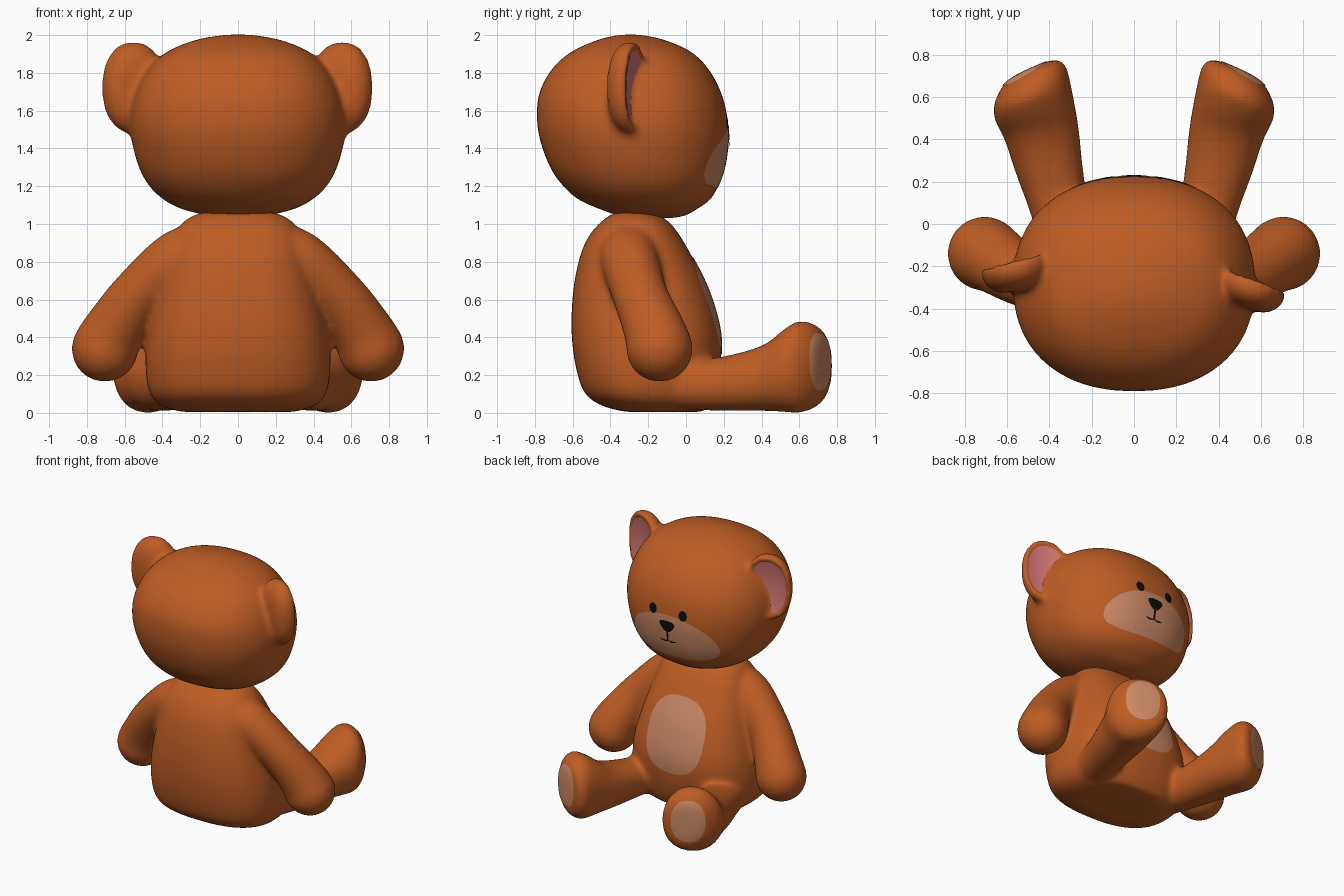
import bpy, bmesh, math
from mathutils import Vector, Matrix
from mathutils.bvhtree import BVHTree

if "Cube" in bpy.data.objects:
    bpy.data.objects.remove(bpy.data.objects["Cube"])


def material(name, rgb):
    m = bpy.data.materials.new(name)
    m.diffuse_color = (*rgb, 1)
    m.use_nodes = True
    m.node_tree.nodes["Principled BSDF"].inputs["Base Color"].default_value = m.diffuse_color
    return m


BROWN = material("brown_fur", (0.52, 0.11, 0.018))
BEIGE = material("beige_patch", (0.60, 0.25, 0.13))
PINK = material("pink_ear", (0.66, 0.18, 0.18))
BLACK = material("black", (0.004, 0.004, 0.004))


def resample(rows, n=5):
    """Catmull-Rom interpolation of a table of section values."""
    out = []
    for i in range(len(rows) - 1):
        a, b, c, d = (rows[max(i - 1, 0)], rows[i], rows[i + 1], rows[min(i + 2, len(rows) - 1)])
        for k in range(n):
            t = k / n
            out.append([0.5 * (2 * q + (r - p) * t + (2 * p - 5 * q + 4 * r - s) * t * t
                               + (3 * q - p - 3 * r + s) * t ** 3) for p, q, r, s in zip(a, b, c, d)])
    return out + [list(rows[-1])]


def oval(p, n=48):
    """Unit superellipse points."""
    f = lambda w: math.copysign(abs(w) ** (2 / p), w)
    return [(f(math.cos(2 * math.pi * i / n)), f(math.sin(2 * math.pi * i / n))) for i in range(n)]


def loft(bm, rings):
    vs = [[bm.verts.new(p) for p in ring] for ring in rings]
    for a, b in zip(vs, vs[1:]):
        for i in range(len(a)):
            j = (i + 1) % len(a)
            bm.faces.new((a[i], a[j], b[j], b[i]))
    bm.faces.new(vs[0][::-1])
    bm.faces.new(vs[-1])


def upright(bm, rows, p):
    """Loft from rows of (z, half width, back y, front y)."""
    loft(bm, [[(u * w, (y0 + y1) / 2 + v * (y1 - y0) / 2, z) for u, v in oval(p)]
              for z, w, y0, y1 in resample(rows)])


def add_object(name, bm, mat):
    me = bpy.data.meshes.new(name)
    bm.to_mesh(me)
    bm.free()
    me.materials.append(mat)
    for poly in me.polygons:
        poly.use_smooth = True
    ob = bpy.data.objects.new(name, me)
    bpy.context.collection.objects.link(ob)
    return ob


def fuse(name, bm):
    """Merge overlapping pieces into one soft skin; returns its ray-cast tree."""
    bmesh.ops.recalc_face_normals(bm, faces=bm.faces)
    ob = add_object(name, bm, BROWN)
    r = ob.modifiers.new("fuse", "REMESH")
    r.mode, r.voxel_size, r.use_smooth_shade = "VOXEL", 0.016, True
    s = ob.modifiers.new("soften", "SMOOTH")
    s.factor, s.iterations = 0.5, 20
    deps = bpy.context.evaluated_depsgraph_get()
    me = bpy.data.meshes.new_from_object(ob.evaluated_get(deps))
    ob.modifiers.clear()
    ob.data = me
    if not me.materials:
        me.materials.append(BROWN)
    return BVHTree.FromPolygons([v.co for v in me.vertices], [tuple(f.vertices) for f in me.polygons])


def disc(name, mat, place, p=2, rings=10):
    """Disc of concentric rings; place(u, v) gives each point."""
    bm = bmesh.new()
    mid = bm.verts.new(place(0, 0))
    last = None
    for k in range(1, rings + 1):
        ring = [bm.verts.new(place(u * k / rings, v * k / rings)) for u, v in oval(p)]
        for i in range(len(ring)):
            j = (i + 1) % len(ring)
            bm.faces.new((last[i], ring[i], ring[j], last[j]) if last else (mid, ring[i], ring[j]))
        last = ring
    return add_object(name, bm, mat)


def patch(name, tree, mat, centre, half, out=(0, 1, 0), p=2, lift=0.004, taper=0, bend=0):
    """Thin patch projected on a skin from direction out."""
    out, centre = Vector(out).normalized(), Vector(centre)
    up = Vector((0, 0, 1))
    side = up.cross(out).normalized()

    def place(u, v):
        a = u * half[0] * (1 + taper * v)
        start = centre + side * a + up * (v * half[1] + bend * a * a) + out * 0.5
        hit, nor, _, _ = tree.ray_cast(start, -out)
        return hit + out * lift if hit else start - out * 0.5
    disc(name, mat, place, p, rings=10 if half[0] > 0.1 else 4)


# Head skin with ears
bm = bmesh.new()
upright(bm, [(1.03, .06, -.28, -.08), (1.045, .16, -.36, -.0), (1.08, .30, -.46, .06), (1.13, .395, -.57, .13),
             (1.20, .47, -.65, .17), (1.30, .525, -.72, .205), (1.45, .565, -.775, .225), (1.58, .57, -.79, .217),
             (1.70, .54, -.775, .185), (1.82, .475, -.71, .12), (1.91, .38, -.61, .03), (1.97, .24, -.48, -.10),
             (1.995, .12, -.39, -.20), (2.003, .04, -.33, -.26)], 2.25)
EAR = [(.05, -.13), (.5, -.125), (.8, -.10), (.96, -.06), (1, -.02), (.97, .008), (.91, .018),
       (.83, .008), (.76, -.012), (.4, -.026), (.05, -.03)]
EARS = [("right", (.56, -.272, 1.722), -20), ("left", (-.56, -.185, 1.722), 14)]
for side, pos, yaw in EARS:
    frame = Matrix.Translation(pos) @ Matrix.Rotation(math.radians(yaw), 4, "Z")
    loft(bm, [[frame @ Vector((u * r * .17, d, v * r * .245)) for u, v in oval(2.2)] for r, d in resample(EAR, 3)])
    # Pink dish inside the ear
    disc("inner_ear_" + side, PINK,
         lambda u, v: frame @ Vector((-u * .135, -.02 + .02 * (u * u + v * v), v * .195)), 2.2)
head = fuse("head", bm)

# Body skin: torso, arms and legs
bm = bmesh.new()
upright(bm, [(.005, .30, -.32, .10), (.04, .41, -.45, .12), (.11, .47, -.54, .15), (.25, .49, -.585, .18),
             (.40, .48, -.605, .187), (.55, .45, -.605, .155), (.70, .41, -.59, .10), (.85, .37, -.555, .02),
             (.95, .33, -.505, -.04), (1.02, .28, -.44, -.10), (1.06, .20, -.38, -.18)], 2.5)
ARM = [(.15, -.30, .85, .165), (.32, -.30, .81, .158), (.535, -.24, .615, .148),
       (.66, -.165, .43, .165), (.705, -.14, .34, .178)]
LEG = [(-.20, .15, .42, .03, .28, 0), (.05, .21, .49, .015, .28, 0), (.25, .24, .56, .01, .31, .05),
       (.42, .26, .61, .01, .365, .15), (.52, .28, .65, .005, .44, .25), (.60, .30, .665, .0, .487, .35),
       (.67, .32, .65, .025, .47, .45), (.72, .36, .61, .08, .42, .45), (.737, .42, .54, .16, .34, .45)]
for sx in (1, -1):
    for x, y, z, r in resample(ARM, 6):
        bmesh.ops.create_icosphere(bm, subdivisions=3, radius=r, matrix=Matrix.Translation((sx * x, y, z)))
    loft(bm, [[(sx * ((x0 + x1) / 2 + u * (x1 - x0) / 2), y - s * u * (x1 - x0) / 2,
                (z0 + z1) / 2 + v * (z1 - z0) / 2) for u, v in oval(2.2)]
              for y, x0, x1, z0, z1, s in resample(LEG)])
body = fuse("body", bm)

# Beige patches
patch("muzzle_patch", head, BEIGE, (0, .2, 1.355), (.36, .165), p=2.2, bend=-.4)
patch("belly_patch", body, BEIGE, (0, .1, .565), (.235, .265), p=2.5)

# Soles, eyes and mouth corners, mirrored
for sx, side in ((1, "right"), (-1, "left")):
    patch("sole_" + side, body, BEIGE, (sx * .515, .71, .27), (.12, .155), out=(sx * .45, .89, 0), p=2.3)
    patch("eye_" + side, head, BLACK, (sx * .125, .2, 1.54), (.032, .038), lift=.006)
    patch("smile_" + side, head, BLACK, (sx * .035, .2, 1.318), (.033, .006), lift=.008, bend=6)

# Nose and mouth line
patch("nose", head, BLACK, (0, .2, 1.435), (.055, .042), p=2.6, lift=.008, taper=.45)
patch("mouth_line", head, BLACK, (0, .2, 1.365), (.008, .048), p=3, lift=.008)
